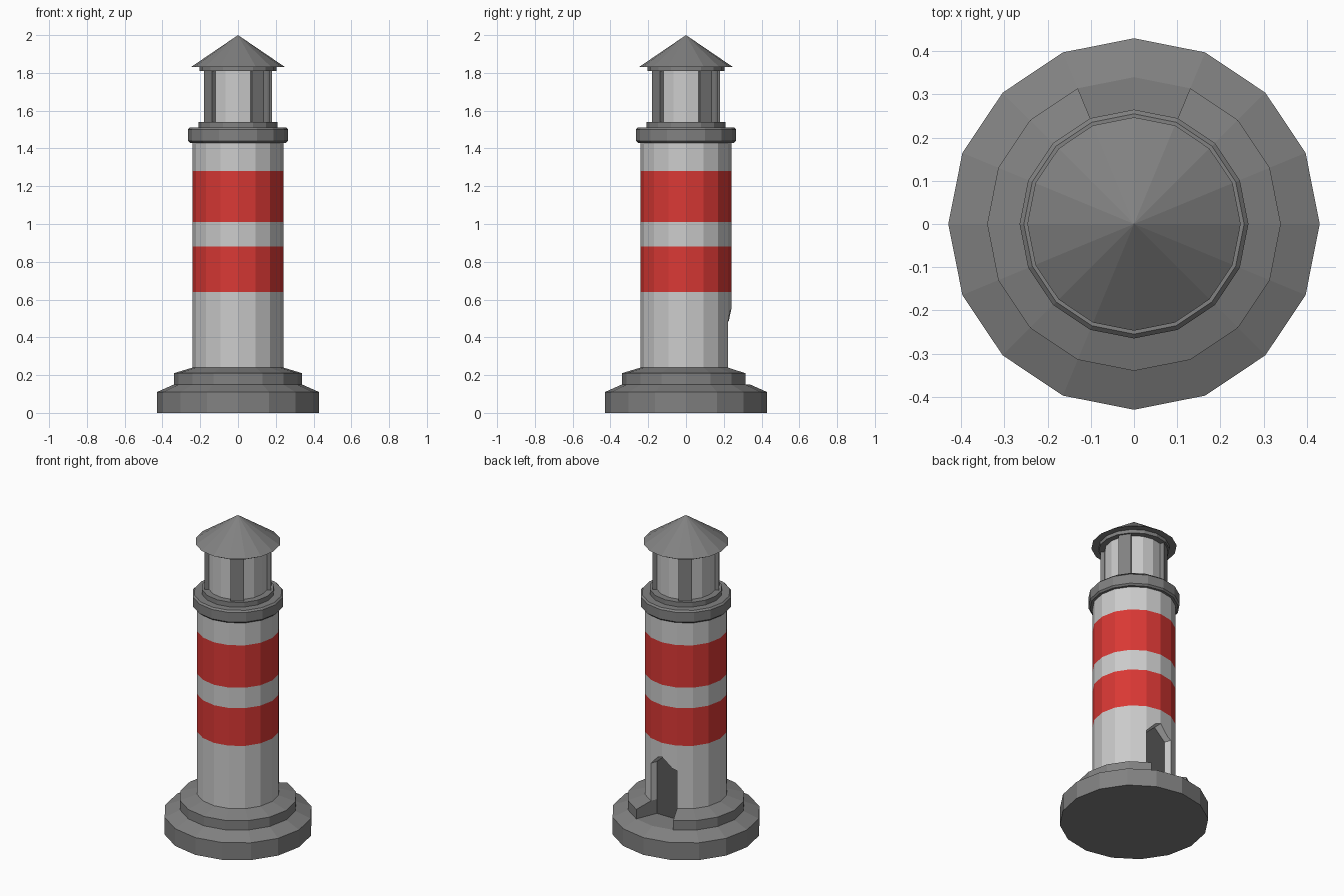
import bpy, bmesh
from math import sin, cos, radians

if "Cube" in bpy.data.objects:
    bpy.data.objects.remove(bpy.data.objects["Cube"])

SIDES = 16
STEP = 360 / SIDES


def material(name, rgb):
    m = bpy.data.materials.new(name)
    m.diffuse_color = (*rgb, 1)
    m.use_nodes = True
    m.node_tree.nodes["Principled BSDF"].inputs["Base Color"].default_value = m.diffuse_color
    return m


WHITE = material("white", (0.75, 0.75, 0.75))
RED = material("red", (0.70, 0.04, 0.035))
GREY = material("dark_grey", (0.22, 0.22, 0.22))
BLACK = material("door_grey", (0.1, 0.1, 0.1))


def polar(r, deg, z):
    return (r * cos(radians(deg)), r * sin(radians(deg)), z)


def finish(bm, name, mats):
    bmesh.ops.recalc_face_normals(bm, faces=bm.faces)
    mesh = bpy.data.meshes.new(name)
    bm.to_mesh(mesh)
    bm.free()
    for m in mats:
        mesh.materials.append(m)
    ob = bpy.data.objects.new(name, mesh)
    bpy.context.collection.objects.link(ob)
    return ob


def lathe(name, profile, mats, bands=None):
    """Closed 16-sided solid from (radius, z) rings; bands = material index per level."""
    bm = bmesh.new()
    rings = []
    for r, z in profile:
        n = SIDES if r else 1
        rings.append([bm.verts.new(polar(r, i * STEP, z)) for i in range(n)])
    for k, (a, b) in enumerate(zip(rings, rings[1:])):
        for i in range(SIDES):
            j = (i + 1) % SIDES
            quad = [a[i], a[j]] + ([b[j], b[i]] if len(b) > 1 else [b[0]])
            bm.faces.new(quad).material_index = bands[k] if bands else 0
    for ring in (rings[0], rings[-1]):
        if len(ring) > 1:
            bm.faces.new(ring)
    return finish(bm, name, mats)


def radial_block(name, inner, outer, mat):
    """Solid between two outlines made of (radius, angle, z) points."""
    bm = bmesh.new()
    a = [bm.verts.new(polar(*p)) for p in inner]
    b = [bm.verts.new(polar(*p)) for p in outer]
    bm.faces.new(a)
    bm.faces.new(b)
    for i in range(len(a)):
        j = (i + 1) % len(a)
        bm.faces.new((a[i], a[j], b[j], b[i]))
    return finish(bm, name, [mat])


def doorway(r):
    """Pointed door outline lying in a flat plane at the back."""
    mid = r * cos(radians(STEP))
    lo, hi = 90 - STEP, 90 + STEP
    return [(r, lo, 0.15), (r, hi, 0.15), (r, hi, 0.48), (mid, 90, 0.55), (r, lo, 0.48)]


# Stepped base
base = lathe("base", [(0.43, 0), (0.43, 0.11), (0.34, 0.15), (0.34, 0.21), (0.24, 0.24)], [GREY])

# Striped tower
tower = lathe("tower", [(0.24, z) for z in (0.24, 0.64, 0.88, 1.01, 1.28, 1.435)],
              [WHITE, RED], [0, 1, 0, 1, 0])

# Door recess cut through tower and base steps
cutter = radial_block("door_cutter", doorway(0.19), doorway(0.6), WHITE)
cutter.hide_render = True
cutter.hide_viewport = True
cutter.display_type = 'WIRE'
for ob in (base, tower):
    mod = ob.modifiers.new("doorway", 'BOOLEAN')
    mod.operation = 'DIFFERENCE'
    mod.solver = 'EXACT'
    mod.object = cutter

# Door leaf
radial_block("door", doorway(0.188), doorway(0.20), BLACK)

# Gallery deck and lantern sill
lathe("gallery", [(0.255, 1.43), (0.265, 1.44), (0.265, 1.50), (0.255, 1.51),
                  (0.21, 1.51), (0.21, 1.54)], [GREY])

# Lantern glass and four posts
lathe("lantern_glass", [(0.17, 1.54), (0.17, 1.81)], [WHITE])
for k in range(4):
    a0, a1 = 22.5 + 90 * k, 45 + 90 * k
    rect = lambda r: [(r, a0, 1.54), (r, a1, 1.54), (r, a1, 1.81), (r, a0, 1.81)]
    radial_block(f"lantern_post_{k + 1}", rect(0.168), rect(0.195), GREY)

# Roof ring and cone
lathe("roof_ring", [(0.205, 1.81), (0.205, 1.832)], [GREY])
lathe("roof", [(0.247, 1.832), (0, 2.0)], [GREY])
